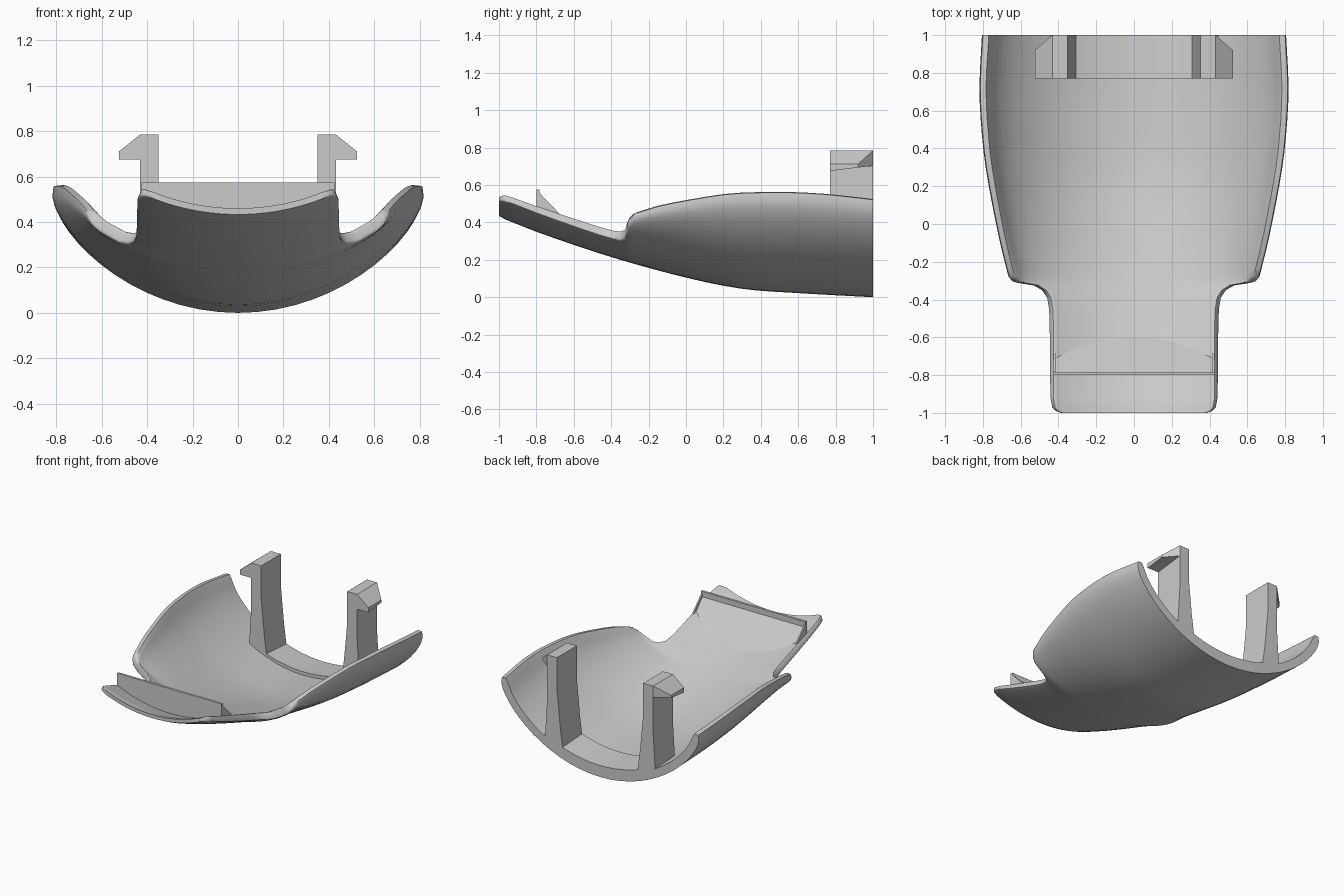
import bpy, bmesh, math

if "Cube" in bpy.data.objects:
    bpy.data.objects.remove(bpy.data.objects["Cube"], do_unlink=True)

grey = bpy.data.materials.new("light grey plastic")
grey.use_nodes = True
COLOUR = (0.6, 0.6, 0.6, 1)
grey.diffuse_color = COLOUR
grey.node_tree.nodes["Principled BSDF"].inputs["Base Color"].default_value = COLOUR


def finish(name, bm, angle):
    bmesh.ops.recalc_face_normals(bm, faces=bm.faces)
    mesh = bpy.data.meshes.new(name)
    bm.to_mesh(mesh)
    bm.free()
    mesh.materials.append(grey)
    obj = bpy.data.objects.new(name, mesh)
    bpy.context.collection.objects.link(obj)
    bpy.ops.object.select_all(action='DESELECT')
    obj.select_set(True)
    bpy.context.view_layer.objects.active = obj
    bpy.ops.object.shade_smooth_by_angle(angle=math.radians(angle))


def loft(name, loops, angle=30):
    """Closed solid through matching point loops."""
    bm = bmesh.new()
    rings = [[bm.verts.new(p) for p in loop] for loop in loops]
    for a, b in zip(rings, rings[1:]):
        for i in range(len(a)):
            k = (i + 1) % len(a)
            bm.faces.new((a[i], a[k], b[k], b[i]))
    bm.faces.new(rings[0])
    bm.faces.new(rings[-1])
    finish(name, bm, angle)


def curve(keys, y):
    """Smooth interpolation through (y, value) keys."""
    if y <= keys[0][0]:
        return keys[0][1]
    if y >= keys[-1][0]:
        return keys[-1][1]

    def slope(i):
        a, b = keys[max(i - 1, 0)], keys[min(i + 1, len(keys) - 1)]
        return (b[1] - a[1]) / (b[0] - a[0])

    for i in range(len(keys) - 1):
        (y0, v0), (y1, v1) = keys[i], keys[i + 1]
        if y <= y1:
            h = y1 - y0
            s = (y - y0) / h
            return (v0 * (1 + 2 * s) * (1 - s) ** 2 + v1 * s * s * (3 - 2 * s)
                    + h * s * (1 - s) * (slope(i) * (1 - s) - slope(i + 1) * s))


# Shell outline, width of the full cross-section, keel height, wall rise, thickness
SPAN = [(-0.28, 0.67), (-0.1, 0.715), (0.2, 0.775), (0.4, 0.805), (0.7, 0.825), (1, 0.812)]
NECK = [(-1, 0.39), (-0.99, 0.418), (-0.97, 0.436), (-0.92, 0.445), (-0.6, 0.449),
        (-0.45, 0.453), (-0.39, 0.463), (-0.35, 0.49), (-0.325, 0.535), (-0.312, 0.62),
        (-0.303, 0.648), (-0.28, 0.665)]
KEEL = [(-1, 0.43), (-0.8, 0.35), (-0.4, 0.215), (0, 0.105), (0.3, 0.045), (0.6, 0.022), (1, 0)]
RISE = [(-1, 0.32), (-0.6, 0.305), (-0.4, 0.29), (-0.3, 0.255), (-0.22, 0.3), (-0.1, 0.365),
        (0.2, 0.485), (0.4, 0.523), (0.7, 0.535), (1, 0.52)]
THICK = [(-1, 0.036), (-0.6, 0.05), (0, 0.055), (1, 0.06)]


def surface(x, y):
    r = min(abs(x) / curve(SPAN, y), 1)
    bowl = 0.35 * r * r + 0.65 * (1 - math.sqrt(1 - r * r))
    return curve(KEEL, y) + curve(RISE, y) * bowl


def section(y):
    """Closed loop across the shell: outer skin, then inner skin."""
    half = curve(NECK, y) if y < -0.28 else curve(SPAN, y)
    n = 30
    xs = [half * math.sin(math.pi * (i / n - 0.5)) for i in range(n + 1)]
    path = [(x, surface(x, y)) for x in xs]
    outer, inner = [], []
    for i, (x, z) in enumerate(path):
        a, b = path[max(i - 1, 0)], path[min(i + 1, n)]
        dx, dz = b[0] - a[0], b[1] - a[1]
        t = curve(THICK, y) / math.hypot(dx, dz)
        # Rounded rim: both skins close in at the ends
        low, high = {0: (0.2, 0.72), 1: (0.04, 0.94)}.get(min(i, n - i), (0, 1))
        if y < -0.98:
            low, high = low + 0.1, high * 0.85
        outer.append((x - dz * t * low, z + dx * t * low))
        inner.append((x - dz * t * high, z + dx * t * high))
    return [(x, y, z) for x, z in outer + inner[::-1]]


rows = [k[0] for k in NECK] + [-0.8, -0.7, -0.52]
rows += [-0.24 + 1.24 * i / 14 for i in range(15)]
loft("curved_shell", [section(y) for y in sorted(rows)], 45)


def bed(y, half, lift, floor=0):
    """Row of points following the shell, never below the floor height."""
    xs = [half * i / 8 for i in range(-8, 9)]
    return [(x, y, max(floor, surface(x, y) + lift)) for x in xs]


# Raised pad between the clip legs
loft("floor_pad", [bed(y, 0.34, 0.02) + bed(y, 0.34, 0.085)[::-1] for y in (0.77, 1)])

# Upright stop across the front tongue, with a ramp filling in behind it
loft("front_stop", [bed(y, 0.425, 0.015) + [(0.425, y, 0.575), (-0.425, y, 0.575)]
                    for y in (-0.8, -0.783)])
loft("stop_ramp", [bed(y, 0.418, 0.015) + bed(y, 0.418, 0.02, 0.33 - 1.12 * (y + 0.6))[::-1]
                   for y in (-0.785, -0.75, -0.72, -0.69, -0.66, -0.63, -0.6)])

LEG = [(0.3, 0.09), (0.325, 0.28), (0.351, 0.55), (0.351, 0.785), (0.432, 0.785),
       (0.432, 0.45), (0.45, 0.15)]
HOOK = [(0.432, 0.77), (0.524, 0.77), (0.524, 0.92), (0.432, 1)]

for side, s in (("left", 1), ("right", -1)):
    # Triangular web at each end of the stop
    loft(side + "_stop_web", [[(s * x, -0.8, 0.575), (s * x, -0.66, 0.43),
                               (s * x, -0.66, 0.4), (s * x, -0.8, 0.45)]
                              for x in (0.415, 0.425)])
    # Clip leg with a flared foot
    loft(side + "_clip_leg", [[(s * x, y, z) for x, z in LEG] for y in (0.77, 1)], 10)
    # Hook with sloping top and clipped rear corner
    top = [(s * x, y, 0.785 - 0.8 * (x - 0.432)) for x, y in HOOK]
    under = [(s * x, y, 0.675 + 0.12 * (y - 0.77)) for x, y in HOOK]
    loft(side + "_clip_hook", [under, top], 10)
